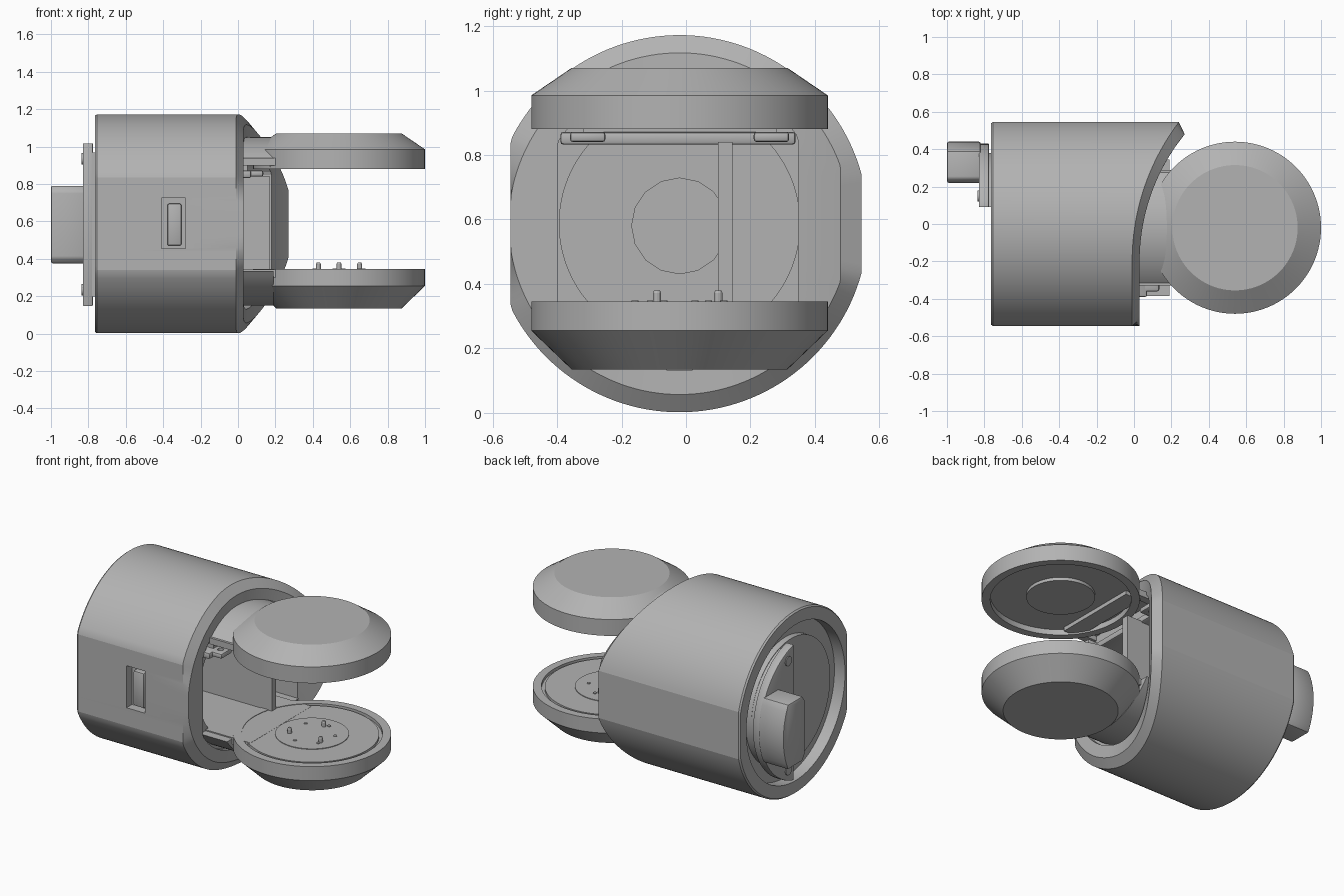
import bpy, bmesh, math
from mathutils import Vector

if "Cube" in bpy.data.objects:
    bpy.data.objects.remove(bpy.data.objects["Cube"])

CY, CZ = -0.02, 0.587          # axis of the main body
DX = 0.54                      # centre of the round pads

grey = bpy.data.materials.new("plain_grey")
grey.diffuse_color = (0.45, 0.45, 0.45, 1)
grey.use_nodes = True
grey.node_tree.nodes["Principled BSDF"].inputs["Base Color"].default_value = grey.diffuse_color


def smooth(ob, angle):
    bpy.ops.object.select_all(action='DESELECT')
    ob.select_set(True)
    bpy.context.view_layer.objects.active = ob
    bpy.ops.object.shade_smooth_by_angle(angle=math.radians(angle))


def finish(name, bm, bevel=0.0, angle=30):
    bmesh.ops.recalc_face_normals(bm, faces=bm.faces)
    me = bpy.data.meshes.new(name)
    bm.to_mesh(me)
    bm.free()
    me.materials.append(grey)
    ob = bpy.data.objects.new(name, me)
    bpy.context.collection.objects.link(ob)
    bpy.context.view_layer.objects.active = ob
    if bevel:
        m = ob.modifiers.new("bevel", 'BEVEL')
        m.width, m.segments = bevel, 2
        bpy.ops.object.modifier_apply(modifier=m.name)
    smooth(ob, angle)
    return ob


def loft(name, rings, angle=30, bevel=0.0):
    """Skin closed rings in order and cap both ends."""
    bm = bmesh.new()
    vs = [[bm.verts.new(p) for p in r] for r in rings]
    n = len(vs[0])
    for a, b in zip(vs, vs[1:]):
        for i in range(n):
            j = (i + 1) % n
            bm.faces.new((a[i], a[j], b[j], b[i]))
    bm.faces.new(vs[0])
    bm.faces.new(vs[-1])
    return finish(name, bm, bevel, angle)


def box(name, x, y, z, bevel=0.0):
    rings = [[(i, y[0], z[0]), (i, y[1], z[0]), (i, y[1], z[1]), (i, y[0], z[1])] for i in x]
    return loft(name, rings, bevel=bevel)


def prism_x(name, pts, x0, x1, bevel=0.0):
    """Extrude a (y, z) outline along x."""
    return loft(name, [[(x, y, z) for y, z in pts] for x in (x0, x1)], bevel=bevel)


def lathe_z(name, profile, cx=DX, cy=CY, n=96):
    """Spin (radius, z) pairs about a vertical axis."""
    ring = [(math.cos(2 * math.pi * i / n), math.sin(2 * math.pi * i / n)) for i in range(n)]
    return loft(name, [[(cx + r * c, cy + r * s, z) for c, s in ring] for r, z in profile], 25)


def cut(ob, cutter, angle=30):
    m = ob.modifiers.new("cut", 'BOOLEAN')
    m.object, m.solver = cutter, 'EXACT'
    bpy.context.view_layer.objects.active = ob
    bpy.ops.object.modifier_apply(modifier=m.name)
    bpy.data.objects.remove(cutter)
    smooth(ob, angle)


# Main body: round barrel with two side flats and a swept front edge
def sweep(y, base, radius):
    d = max(0.0, y + 0.2)
    return base + radius - math.sqrt(radius * radius - d * d)


def outer_x(y):
    return sweep(y, -0.01, 1.235)


def lip_x(y):
    return sweep(y, 0.03, 1.08)


def section(r, x, lo=-0.545, hi=0.545, n=144):
    out = []
    for i in range(n):
        a = 2 * math.pi * i / n
        y = min(hi, max(lo, CY + r * math.cos(a)))
        out.append((x(y) if callable(x) else x, y, CZ + r * math.sin(a)))
    return out


body = loft("body", [
    section(0.40, -0.73),
    section(0.40, -0.69),
    section(0.50, -0.69),
    section(0.50, -0.765),
    section(0.577, -0.765, -0.538, 0.538),
    section(0.585, -0.755),
    section(0.585, outer_x),
    section(0.53, lip_x, -0.544, 0.48),
    section(0.49, lip_x, -0.47, 0.41),
    section(0.455, lip_x, -0.398, 0.347),
    section(0.455, 0.0, -0.398, 0.347),
    section(0.373, 0.0),
    section(0.373, -0.60)], angle=14)       # deep bore behind the mouth

# Side window with a rounded switch
cut(body, box("window_cutter", (-0.41, -0.28), (-0.7, -0.49), (0.455, 0.725)), 14)
box("side_switch", (-0.378, -0.302), (-0.48, -0.525), (0.47, 0.695), 0.01)


# Neck arms: slices of a cylinder above and below the mouth
def slice_pts(z, sign, r=0.45, n=24):
    a0 = math.asin(abs(z - 0.6) / r)
    return [(CY + r * math.cos(a), 0.6 + sign * r * math.sin(a))
            for a in (a0 + (math.pi - 2 * a0) * i / n for i in range(n + 1))]


prism_x("upper_neck", slice_pts(0.93, 1), -0.05, 0.19)
prism_x("lower_neck", slice_pts(0.335, -1), -0.05, 0.19)

# Mouth interior: floor, ceiling, upright partition and a round end cap in the bore
box("lower_tongue", (-0.59, 0.32), (-0.33, 0.29), (0.30, 0.342))
box("bore_ceiling", (-0.59, 0.0), (-0.30, 0.26), (0.835, 0.87))
box("partition", (-0.59, 0.17), (0.10, 0.145), (0.335, 0.84))
box("wall_top_plate", (-0.02, 0.07), (-0.39, 0.34), (0.832, 0.872), 0.01)
box("wall_top_filler", (-0.02, 0.05), (-0.32, 0.28), (0.86, 0.94))
for y0, y1 in ((-0.36, -0.25), (0.21, 0.32)):
    tab = box("fixing_tab", (0.03, 0.135), (y0, y1), (0.84, 0.872), 0.01)
    cut(tab, lathe_z("tab_hole", [(0.018, 0.8), (0.018, 0.92)], 0.09, (y0 + y1) / 2, 16))
    box("neck_rail", (0.03, 0.23), (y0 + 0.03, y1 - 0.03), (0.90, 0.94))

# Round pads, hollow underneath the upper one and grooved on the lower one
lathe_z("upper_pad", [(0.335, 1.07), (0.46, 0.985), (0.46, 0.88), (0.41, 0.88),
                      (0.41, 0.915), (0.20, 0.915), (0.20, 0.895)])
lathe_z("lower_pad", [(0.335, 0.135), (0.46, 0.255), (0.46, 0.345), (0.41, 0.345),
                      (0.41, 0.325), (0.39, 0.325), (0.39, 0.341), (0.215, 0.341),
                      (0.215, 0.345)])
box("upper_tongue", (0.17, 0.28), (-0.30, 0.26), (0.89, 0.94))

# Contact pins and small studs on the lower pad
for x, y in ((0.43, -0.09), (0.54, 0.10), (0.65, -0.09)):
    lathe_z("contact_pin", [(0.013, 0.34), (0.013, 0.372), (0.009, 0.38)], x, y, 12)
for i in range(6):
    a = math.radians(60 * i + 20)
    lathe_z("pad_stud", [(0.011, 0.34), (0.011, 0.349)],
            DX + 0.14 * math.cos(a), CY + 0.14 * math.sin(a), 12)


# Rear crescent plate with a handle block that follows its curve
def arc_pts(r, a0, n=32):
    return [(CY + r * math.cos(a), 0.583 + r * math.sin(a))
            for a in (a0 * (-1 + 2 * i / n) for i in range(n + 1))]


prism_x("rear_plate", arc_pts(0.45, math.acos(0.11 / 0.45)), -0.83, -0.775, 0.006)
prism_x("plate_mount", arc_pts(0.40, math.acos(0.11 / 0.40)), -0.78, -0.68)
prism_x("rear_handle", arc_pts(0.46, math.asin(0.2075 / 0.46), 10) +
        [(0.245, 0.7905), (0.22, 0.76), (0.22, 0.405), (0.245, 0.3755)], -1.0, -0.82, 0.01)


def screw(name, x, y, z, r):
    ring = [2 * math.pi * i / 16 for i in range(16)]
    prism_x(name, [(y + r * math.cos(a), z + r * math.sin(a)) for a in ring], x, x + 0.02)


screw("bore_end_cap", -0.605, CY, 0.58, 0.15)
for s in (-1, 1):
    screw("plate_screw", -0.836, 0.15, 0.585 + s * 0.35, 0.03)
    screw("handle_screw", -0.9995, 0.30, 0.583 + s * 0.15, 0.025)
